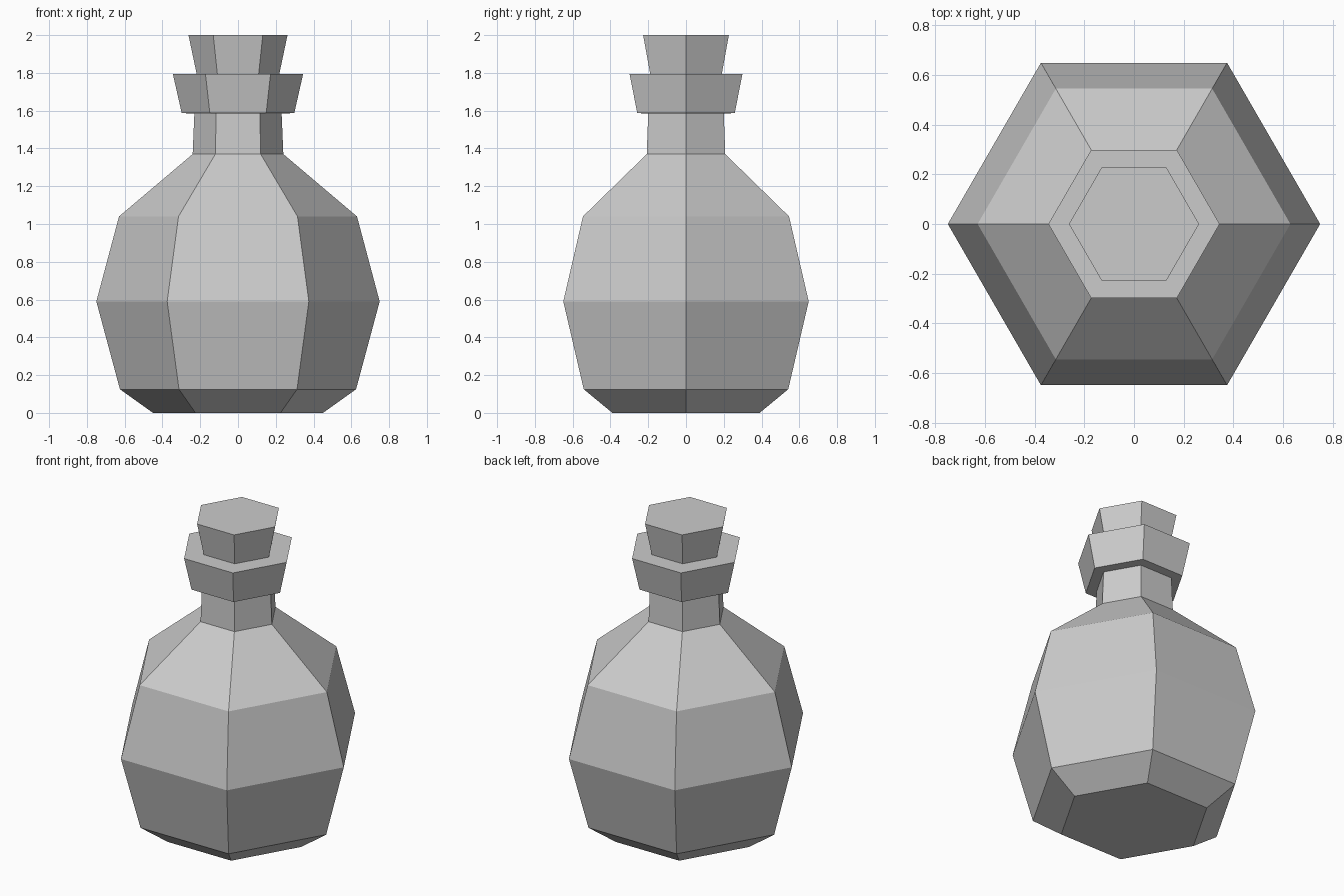
import bpy, bmesh
from math import cos, sin, pi

if "Cube" in bpy.data.objects:
    bpy.data.objects.remove(bpy.data.objects["Cube"])

SIDES = 6


def hex_lathe(name, profile):
    """Closed six-sided solid from (radius, height) pairs, bottom to top."""
    bm = bmesh.new()
    rings = [[bm.verts.new((r * cos(2 * pi * i / SIDES), r * sin(2 * pi * i / SIDES), z))
              for i in range(SIDES)] for r, z in profile]
    for low, high in zip(rings, rings[1:]):
        for i in range(SIDES):
            j = (i + 1) % SIDES
            bm.faces.new((low[i], low[j], high[j], high[i]))
    bm.faces.new(rings[0][::-1])
    bm.faces.new(rings[-1])
    mesh = bpy.data.meshes.new(name)
    bm.to_mesh(mesh)
    bm.free()
    obj = bpy.data.objects.new(name, mesh)
    bpy.context.collection.objects.link(obj)
    return obj


# Bottle: foot, belly, shoulder, neck and flared lip
hex_lathe("bottle", [(0.45, 0), (0.625, 0.125), (0.75, 0.59), (0.63, 1.04),
                     (0.24, 1.37), (0.231, 1.585), (0.298, 1.587), (0.345, 1.795)])

# Tapered stopper seated on the lip
hex_lathe("stopper", [(0.219, 1.795), (0.262, 2.0)])
